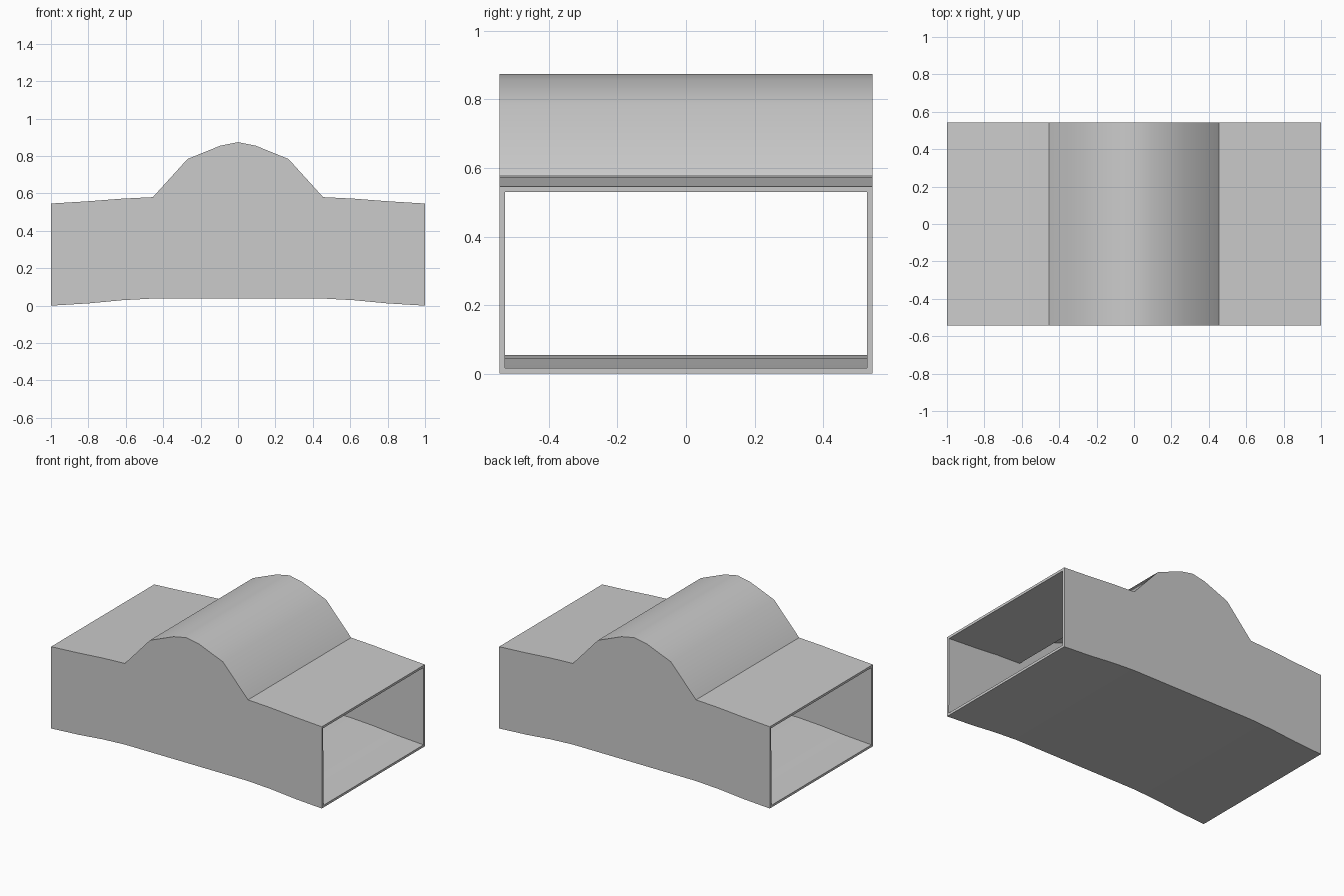
import bpy, bmesh, math

if "Cube" in bpy.data.objects:
    bpy.data.objects.remove(bpy.data.objects["Cube"])

# Half profile: x station, bottom z, top z (mirrored about x = 0)
HALF = [(1.0, 0.0, 0.546), (0.8, 0.012, 0.558), (0.62, 0.029, 0.572),
        (0.455, 0.038, 0.58), (0.27, 0.038, 0.784), (0.095, 0.038, 0.855)]
PROFILE = ([(-x, b, t) for x, b, t in HALF] + [(0.0, 0.038, 0.874)]
           + HALF[::-1])
HALF_WIDTH = 0.544
WALL = 0.016

# Open-ended rectangular tube lofted along x
bm = bmesh.new()
rings = []
for x, b, t in PROFILE:
    rings.append([bm.verts.new((x, y, z)) for y, z in
                  ((-HALF_WIDTH, b), (HALF_WIDTH, b),
                   (HALF_WIDTH, t), (-HALF_WIDTH, t))])
for r0, r1 in zip(rings, rings[1:]):
    for i in range(4):
        j = (i + 1) % 4
        bm.faces.new((r0[i], r0[j], r1[j], r1[i]))
bm.normal_update()
# Make normals face outward: first face is the floor, so it must point down
bm.faces.ensure_lookup_table()
if bm.faces[0].normal.z > 0:
    bmesh.ops.reverse_faces(bm, faces=bm.faces[:])
mesh = bpy.data.meshes.new("humped_tunnel_shell")
bm.to_mesh(mesh)
bm.free()
shell = bpy.data.objects.new("humped_tunnel_shell", mesh)
bpy.context.collection.objects.link(shell)

# Thin inward wall
bpy.context.view_layer.objects.active = shell
shell.select_set(True)
solid = shell.modifiers.new("wall", 'SOLIDIFY')
solid.thickness = WALL
solid.offset = -1
solid.use_even_offset = True
solid.use_quality_normals = True
bpy.ops.object.modifier_apply(modifier=solid.name)

# Smooth hump, sharp corners
bpy.ops.object.shade_smooth_by_angle(angle=math.radians(32))
